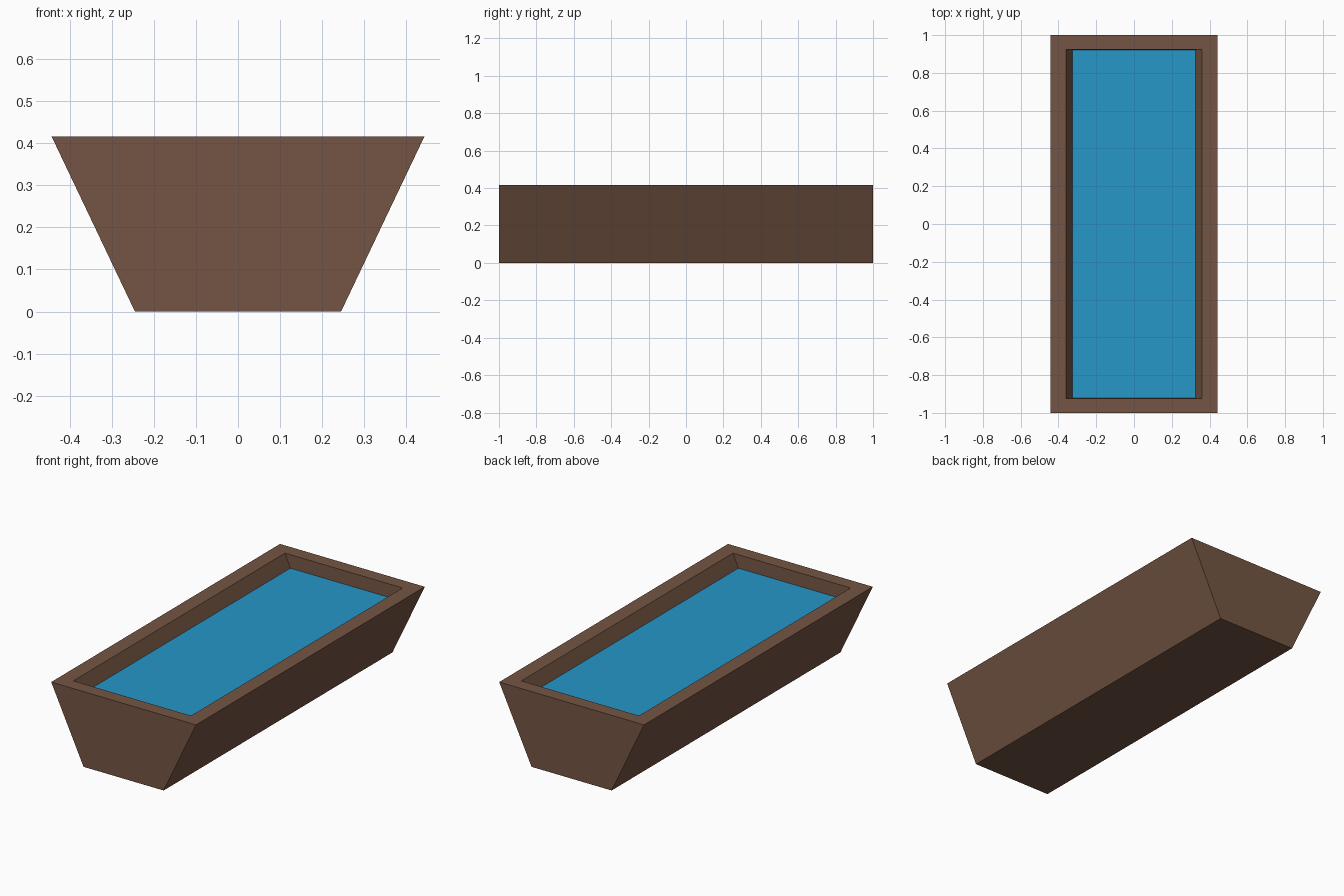
import bpy, bmesh

if "Cube" in bpy.data.objects:
    bpy.data.objects.remove(bpy.data.objects["Cube"])

def material(name, rgb):
    m = bpy.data.materials.new(name)
    m.diffuse_color = (*rgb, 1)
    m.use_nodes = True
    m.node_tree.nodes["Principled BSDF"].inputs["Base Color"].default_value = m.diffuse_color
    return m

def ring(bm, hx, hy, z):
    return [bm.verts.new((sx * hx, sy * hy, z))
            for sx, sy in ((-1, -1), (1, -1), (1, 1), (-1, 1))]

def build(name, loops, mat, cap_start, cap_end):
    # Skin a stack of rectangular loops (half width, half length, height)
    bm = bmesh.new()
    rings = [ring(bm, *l) for l in loops]
    for a, b in zip(rings, rings[1:]):
        for i in range(4):
            j = (i + 1) % 4
            bm.faces.new((a[i], a[j], b[j], b[i]))
    if cap_start:
        bm.faces.new(rings[0][::-1])
    if cap_end:
        bm.faces.new(rings[-1])
    me = bpy.data.meshes.new(name)
    bm.to_mesh(me)
    bm.free()
    me.materials.append(mat)
    ob = bpy.data.objects.new(name, me)
    bpy.context.collection.objects.link(ob)
    return ob

wood = material("brown wood", (0.175, 0.09, 0.056))
blue = material("water blue", (0.02, 0.31, 0.58))

# Trough: base, sloping outer walls, flat mitred rim, inner walls and floor
build("trough", [(0.245, 1.0, 0.0), (0.443, 1.0, 0.416), (0.36, 0.925, 0.416),
                 (0.325, 0.922, 0.343), (0.19, 0.922, 0.06)], wood, True, True)

# Water surface
build("water", [(0.325, 0.922, 0.343)], blue, False, True)
